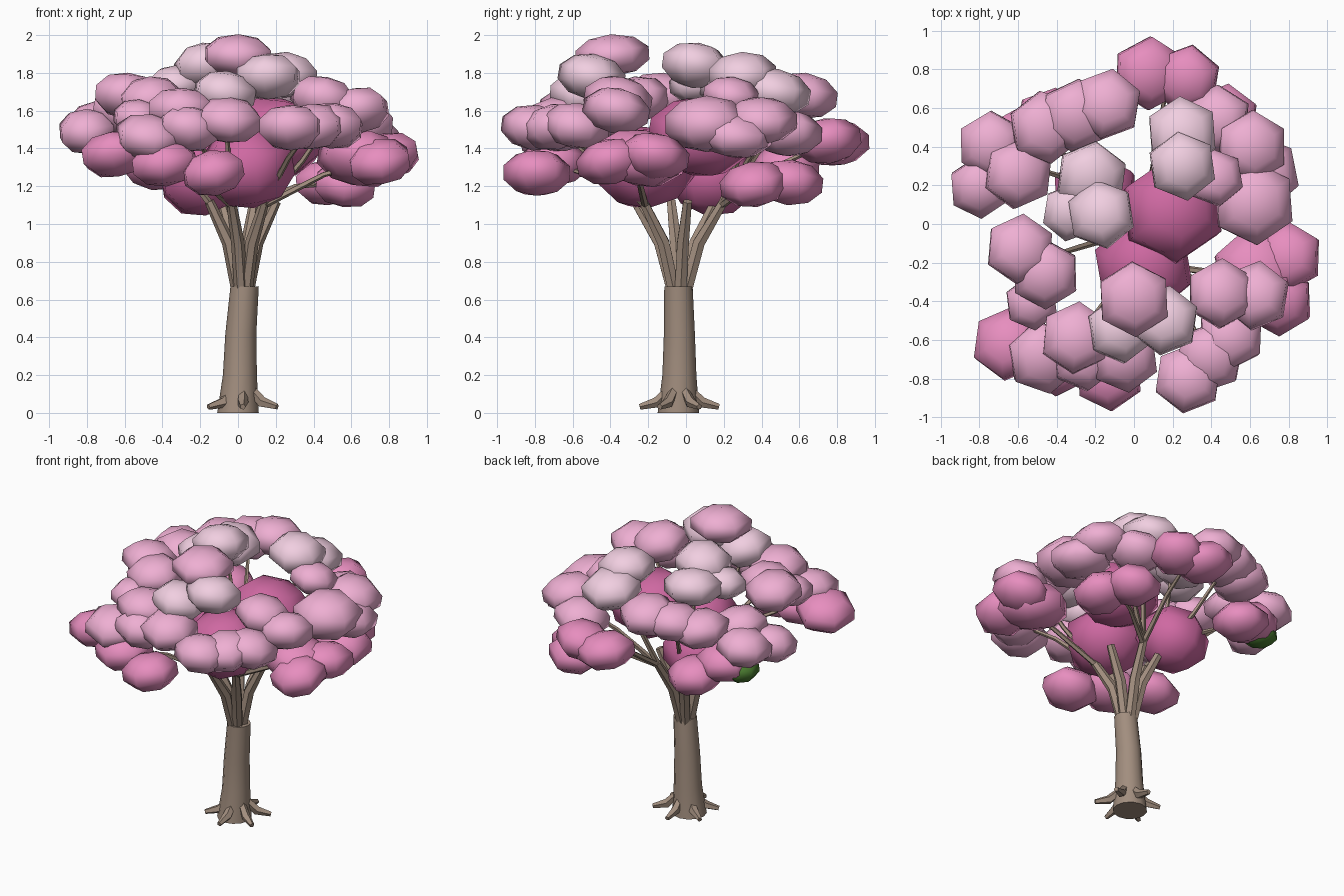
import bpy, bmesh, math, random
from mathutils import Matrix, Euler, Vector

if "Cube" in bpy.data.objects:
    bpy.data.objects.remove(bpy.data.objects["Cube"])

random.seed(4)


def material(name, rgb):
    m = bpy.data.materials.new(name)
    m.diffuse_color = (*rgb, 1)
    m.use_nodes = True
    m.node_tree.nodes["Principled BSDF"].inputs["Base Color"].default_value = m.diffuse_color
    return m


BARK = material("bark", (.36, .27, .21))
GREEN = material("leaf_green", (.07, .2, .03))
DEEP = material("deep_pink", (.62, .14, .36))
MID = material("mid_pink", (.80, .27, .52))
LIGHT = material("light_pink", (.86, .43, .65))
PALE = material("pale_pink", (.88, .62, .75))


def finish(bm, name, mat, angle):
    mesh = bpy.data.meshes.new(name)
    bm.normal_update()
    bm.to_mesh(mesh)
    bm.free()
    ob = bpy.data.objects.new(name, mesh)
    bpy.context.collection.objects.link(ob)
    mesh.materials.append(mat)
    bpy.ops.object.select_all(action='DESELECT')
    ob.select_set(True)
    bpy.context.view_layer.objects.active = ob
    bpy.ops.object.shade_smooth_by_angle(angle=math.radians(angle))


def tube(name, points, radii, sides, level=False):
    """Tapered tube along a path; level keeps every ring horizontal."""
    bm = bmesh.new()
    up = Vector((0, 0, 1))
    pts = [Vector(p) for p in points]
    rings = []
    for i, (p, r) in enumerate(zip(pts, radii)):
        d = pts[min(i + 1, len(pts) - 1)] - pts[max(i - 1, 0)]
        q = up.rotation_difference(up if level else d)
        angles = [k * math.tau / sides for k in range(sides)]
        rings.append([bm.verts.new(p + q @ Vector((r * math.cos(a), r * math.sin(a), 0)))
                      for a in angles])
    for a, b in zip(rings, rings[1:]):
        for k in range(sides):
            n = (k + 1) % sides
            bm.faces.new((a[k], a[n], b[n], b[k]))
    bm.faces.new(rings[0][::-1])
    bm.faces.new(rings[-1])
    finish(bm, name, BARK, 50)


def puff(name, centre, r, h, mat=None, tilt=.2):
    """Squashed six-sided clump, paler towards the top of the crown."""
    z = centre[2]
    mat = mat or (MID if z < 1.46 else PALE if 1.69 < z < 1.87 else LIGHT)
    bm = bmesh.new()
    bmesh.ops.create_uvsphere(bm, u_segments=6, v_segments=5, radius=1)
    rot = Euler([random.uniform(-tilt, tilt) for _ in range(3)]).to_matrix().to_4x4()
    bm.transform(Matrix.Translation(centre) @ rot @ Matrix.Diagonal((r * 1.05, r * 1.05, h, 1)))
    finish(bm, name, mat, 180)


# trunk
tube("trunk", [(0, -.04, 0), (.01, -.035, .2), (.015, -.035, .42), (.035, -.04, .67)],
     [.11, .09, .082, .075], 12, level=True)


def around(a, rx, ry, z):
    """Point on an ellipse about the trunk axis."""
    return Vector((.025 + rx * math.cos(a), -.035 + ry * math.sin(a), z))


# root flares
for i in range(6):
    a = math.radians(30 + 60 * i)
    tube("root", [around(a, r, r, z) for r, z in ((.06, .115), (.12, .055), (.21, .032))],
         [.025, .03, .016], 5)

# limbs, spread more in depth than in width
forks = []
for i in range(6):
    a = math.radians(10 + 60 * i)
    path = [around(a, .02, .03, .62), around(a, .075, .11, .9), around(a, .18, .25, 1.12)]
    tube("limb", path, [.036, .036, .026], 6)
    forks.append(path)

# blossom sprays, each a row of clumps between two ends
SPRAYS = [
    ((.16, -.5, 1.78), (-.3, -.59, 1.6)),        # crown front
    ((-.17, .05, 1.84), (-.22, .24, 1.75)),      # crown left
    ((.25, .3, 1.79), (.25, .47, 1.7)),          # crown right
    ((-.14, .62, 1.68), (-.46, .5, 1.62)),       # back left
    ((-.6, .42, 1.4), (-.44, .53, 1.3)),         # back left, low
    ((-.74, .41, 1.53), (-.6, .26, 1.59)),       # left
    ((-.59, -.13, 1.68), (-.46, -.26, 1.66)),    # left front
    ((-.65, -.62, 1.37), (-.13, -.79, 1.27)),    # front left, low
    ((-.47, -.69, 1.46), (-.05, -.69, 1.55)),    # front left, high
    ((.28, -.8, 1.51), (.5, -.58, 1.52)),        # front right
    ((.45, -.36, 1.66), (.63, -.37, 1.6)),       # front right, high
    ((.79, -.17, 1.36), (.75, -.4, 1.33)),       # right, low
    ((.61, .4, 1.55), (.43, .54, 1.48)),         # right back
    ((.57, .36, 1.21), (.47, .55, 1.22)),        # right back, low
    ((.27, .75, 1.44), (.08, .78, 1.43)),        # back
]
for ends in SPRAYS:
    p, q = map(Vector, ends)
    n = 3 if (q - p).length > .3 else 2
    for k in range(n):
        puff("blossom_clump", p.lerp(q, k / (n - 1)), .183 + random.uniform(-.008, .008), .122)
    # twig from the nearest limb into the spray
    tip = p.lerp(q, .5)
    low, mid, fork = min(forks, key=lambda f: (f[2].xy - tip.xy).length)
    bend = fork.lerp(tip, .5) + Vector((0, 0, .03 if tip.z < 1.55 else -.04))
    tube("twig", [fork.lerp(mid, .1), bend, tip], [.02, .015, .009], 5)

# larger single clumps and the dark inner core
puff("top_clump", (0, -.39, 1.893), .195, .112, tilt=.08)
puff("blossom_clump", (-.33, .06, 1.74), .15, .1)
puff("blossom_clump", (.42, .24, 1.68), .15, .1)
puff("blossom_clump", (-.8, .19, 1.49), .16, .12)
puff("blossom_clump", (-.53, -.41, 1.56), .14, .1)
puff("blossom_clump", (.62, .11, 1.53), .22, .15)
puff("blossom_clump", (.66, .26, 1.47), .2, .12)
puff("blossom_clump", (.65, -.24, 1.35), .24, .15)
puff("core_clump", (.05, -.22, 1.3), .26, .22, DEEP)
puff("core_clump", (.2, .07, 1.46), .27, .21, DEEP)
puff("core_clump", (-.2, .14, 1.25), .23, .21, DEEP)
puff("leaf_clump", (-.71, .4, 1.36), .115, .08, GREEN)
